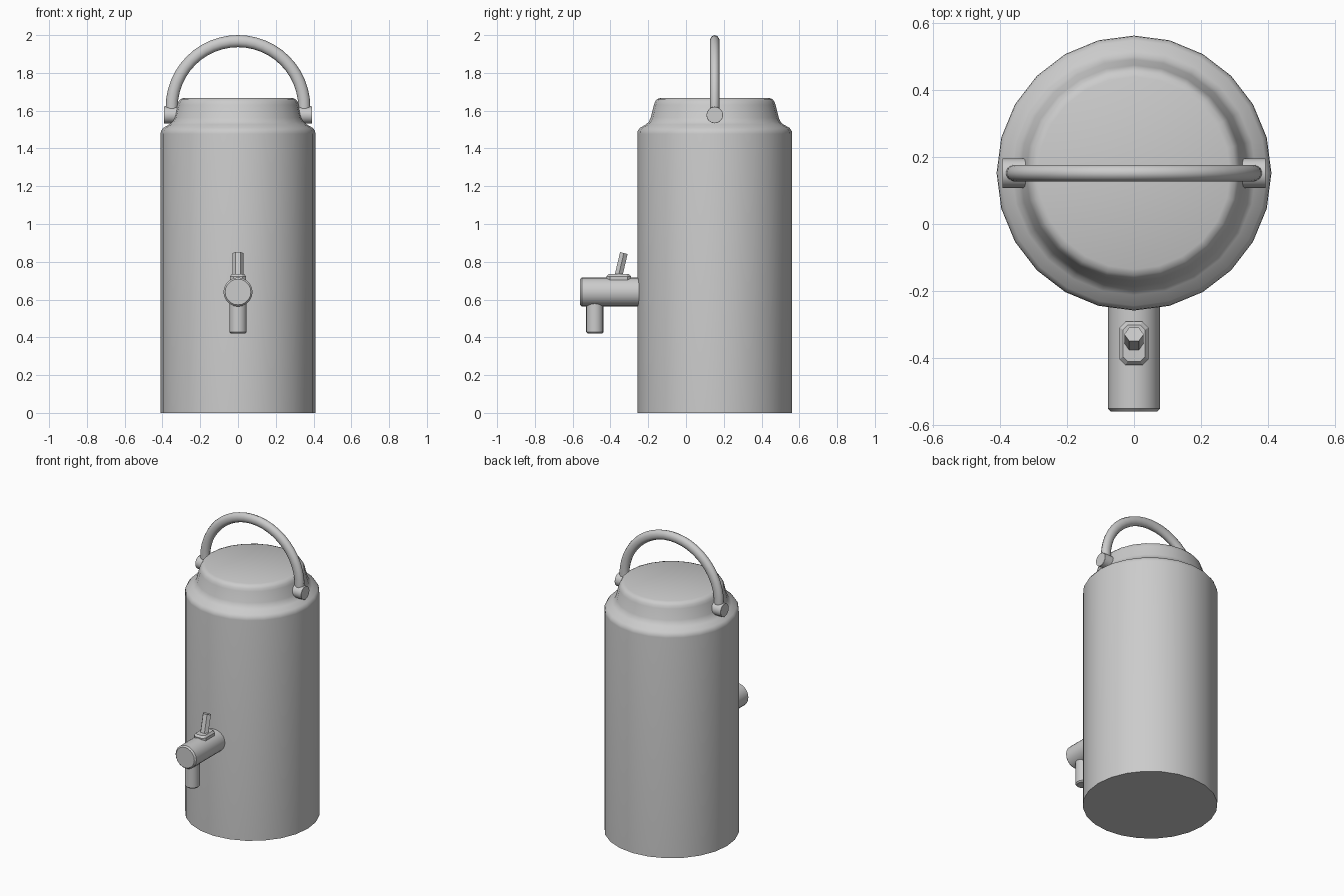
import bpy, bmesh
from math import pi, sin, cos
from mathutils import Vector

if "Cube" in bpy.data.objects:
    bpy.data.objects.remove(bpy.data.objects["Cube"])

CY = 0.152  # y of the flask axis


def finish(name, bm, angle=40):
    bmesh.ops.recalc_face_normals(bm, faces=bm.faces)
    me = bpy.data.meshes.new(name)
    bm.to_mesh(me)
    bm.free()
    ob = bpy.data.objects.new(name, me)
    bpy.context.collection.objects.link(ob)
    bpy.ops.object.select_all(action='DESELECT')
    ob.select_set(True)
    bpy.context.view_layer.objects.active = ob
    bpy.ops.object.shade_smooth_by_angle(angle=angle * pi / 180)
    return ob


def loft(name, rings, angle=40):
    """Skin a list of point rings and cap both ends."""
    bm = bmesh.new()
    vs = [[bm.verts.new(p) for p in r] for r in rings]
    n = len(vs[0])
    for a, b in zip(vs, vs[1:]):
        for i in range(n):
            j = (i + 1) % n
            bm.faces.new((a[i], a[j], b[j], b[i]))
    bm.faces.new(vs[0])
    bm.faces.new(vs[-1])
    return finish(name, bm, angle)


def ring(c, u, v, n, off=0.0):
    c, u, v = Vector(c), Vector(u), Vector(v)
    return [c + u * cos(2 * pi * (i + off) / n) + v * sin(2 * pi * (i + off) / n) for i in range(n)]


def rod(name, a, b, r, n, bevel=0.008, off=0.0):
    """Cylinder from a to b with small bevels at both ends."""
    a, b = Vector(a), Vector(b)
    d = (b - a).normalized()
    u = Vector((1, 0, 0)) if abs(d.x) < 0.5 else Vector((0, 1, 0))
    v = d.cross(u)
    steps = [(a, r - bevel), (a + d * bevel, r), (b - d * bevel, r), (b, r - bevel)]
    return loft(name, [ring(c, u * s, v * s, n, off) for c, s in steps])


# flask body: turned profile with shoulder and neck
profile = [(0.41, 0), (0.41, 1.477), (0.408, 1.492), (0.396, 1.509), (0.364, 1.527),
           (0.349, 1.541), (0.339, 1.563), (0.322, 1.631), (0.316, 1.648),
           (0.305, 1.661), (0.287, 1.668)]
loft("flask_body", [ring((0, CY, z), (r, 0, 0), (0, r, 0), 24) for r, z in profile], 50)

# carrying handle: half hoop, slightly flattened front to back
hoop = []
for i in range(25):
    t = pi * i / 24
    d = Vector((cos(t), 0, sin(t)))
    hoop.append(ring(Vector((0, CY, 1.617)) + d * 0.351, d * 0.032, (0, 0.026, 0), 10))
for k, s in ((0, 1), (-1, -1)):  # short straight feet into the pivots
    foot = [p - Vector((s * 0.003, 0, 0.035)) for p in hoop[k]]
    hoop.insert(0 if s > 0 else len(hoop), foot)
loft("carry_handle", hoop, 45)

# handle pivots
for side, s in (("left", -1), ("right", 1)):
    rod(side + "_handle_pivot", (s * 0.31, CY, 1.577), (s * 0.393, CY, 1.577), 0.044, 16, 0.001)

# tap
rod("tap_barrel", (0, -0.22, 0.64), (0, -0.56, 0.64), 0.077, 20, 0.009)
rod("tap_spout", (0, -0.483, 0.61), (0, -0.483, 0.42), 0.046, 16, 0.008)

# lever plate: chamfered rectangle with a narrower top
def plate_ring(w, l, c, z):
    pts = [(w, l - c), (w - c, l), (c - w, l), (-w, l - c),
           (-w, c - l), (c - w, -l), (w - c, -l), (w, c - l)]
    return [Vector((x, y - 0.356, z)) for x, y in pts]


loft("lever_plate", [plate_ring(0.043, 0.065, 0.018, z) for z in (0.69, 0.722)]
     + [plate_ring(0.033, 0.054, 0.014, 0.735)], 30)

# lever: leaning hexagonal stick
loft("tap_lever", [ring((0, y, z), (0.029, 0, 0), (0, 0.023, -0.006), 6)
                   for y, z in ((-0.36, 0.715), (-0.329, 0.846))], 30)
